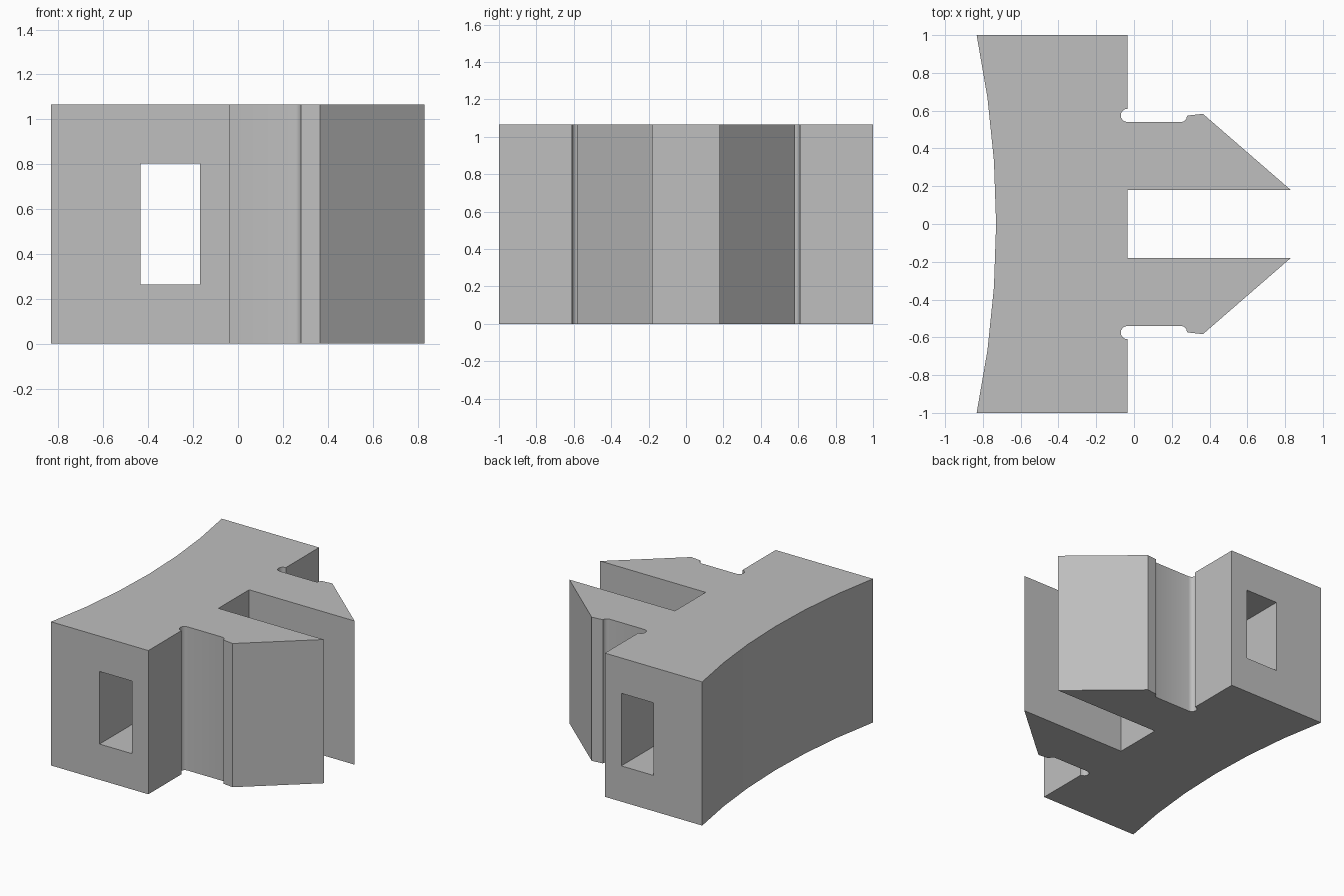
import bpy
import bmesh
from math import asin, sin, cos, pi, radians

cube = bpy.data.objects.get("Cube")
if cube:
    bpy.data.objects.remove(cube, do_unlink=True)

HEIGHT = 1.065
FACE_X = -0.035     # front face of the base block
SLOT_Y = 0.18       # half width of the slot between the prongs


def arc(cx, cy, r, start, end, steps):
    """Points along a circular arc, angles in degrees."""
    angles = [radians(start + (end - start) * i / steps) for i in range(steps + 1)]
    return [(cx + r * cos(a), cy + r * sin(a)) for a in angles]


def prism(name, outline, z0, z1):
    """Extrude a flat outline upward into a closed solid."""
    bm = bmesh.new()
    face = bm.faces.new([bm.verts.new((x, y, z0)) for x, y in outline])
    top = bmesh.ops.extrude_face_region(bm, geom=[face])["geom"]
    bmesh.ops.translate(bm, vec=(0, 0, z1 - z0),
                        verts=[v for v in top if isinstance(v, bmesh.types.BMVert)])
    bmesh.ops.recalc_face_normals(bm, faces=bm.faces)
    mesh = bpy.data.meshes.new(name)
    bm.to_mesh(mesh)
    bm.free()
    obj = bpy.data.objects.new(name, mesh)
    bpy.context.collection.objects.link(obj)
    return obj


# Concave back, as a shallow arc between the two outer corners
sagitta = 0.103
radius = (1 + sagitta ** 2) / (2 * sagitta)
half = asin(1 / radius) * 180 / pi
back = arc(-0.73 - radius, 0, radius, -half, half, 6)

# One barbed prong with a rounded relief notch at its root
prong = [(FACE_X, 1.0)]
prong += arc(FACE_X, 0.575, 0.035, 90, 270, 8)
prong += arc(0.25, 0.57, 0.03, -90, 0, 4)
prong += [(0.285, 0.574), (0.365, 0.583), (0.83, SLOT_Y), (FACE_X, SLOT_Y)]
mirrored = [(x, -y) for x, y in reversed(prong)]

clip = prism("clip_block", back + prong + mirrored, 0, HEIGHT)

# Rectangular passage running through the base
window = [(-0.435, -1.2), (-0.17, -1.2), (-0.17, 1.2), (-0.435, 1.2)]
cutter = prism("passage_cutter", window, 0.265, 0.803)
cutter.hide_render = True

cut = clip.modifiers.new("passage", "BOOLEAN")
cut.operation = "DIFFERENCE"
cut.solver = "EXACT"
cut.object = cutter

bpy.ops.object.select_all(action="DESELECT")
bpy.context.view_layer.objects.active = clip
clip.select_set(True)
bpy.ops.object.modifier_apply(modifier=cut.name)
bpy.data.objects.remove(cutter, do_unlink=True)

# Plain grey material
grey = bpy.data.materials.new("plain_grey")
grey.use_nodes = True
colour = (0.52, 0.52, 0.52, 1)
grey.diffuse_color = colour
grey.node_tree.nodes["Principled BSDF"].inputs["Base Color"].default_value = colour
clip.data.materials.clear()
clip.data.materials.append(grey)

bpy.ops.object.shade_smooth_by_angle(angle=radians(25))
